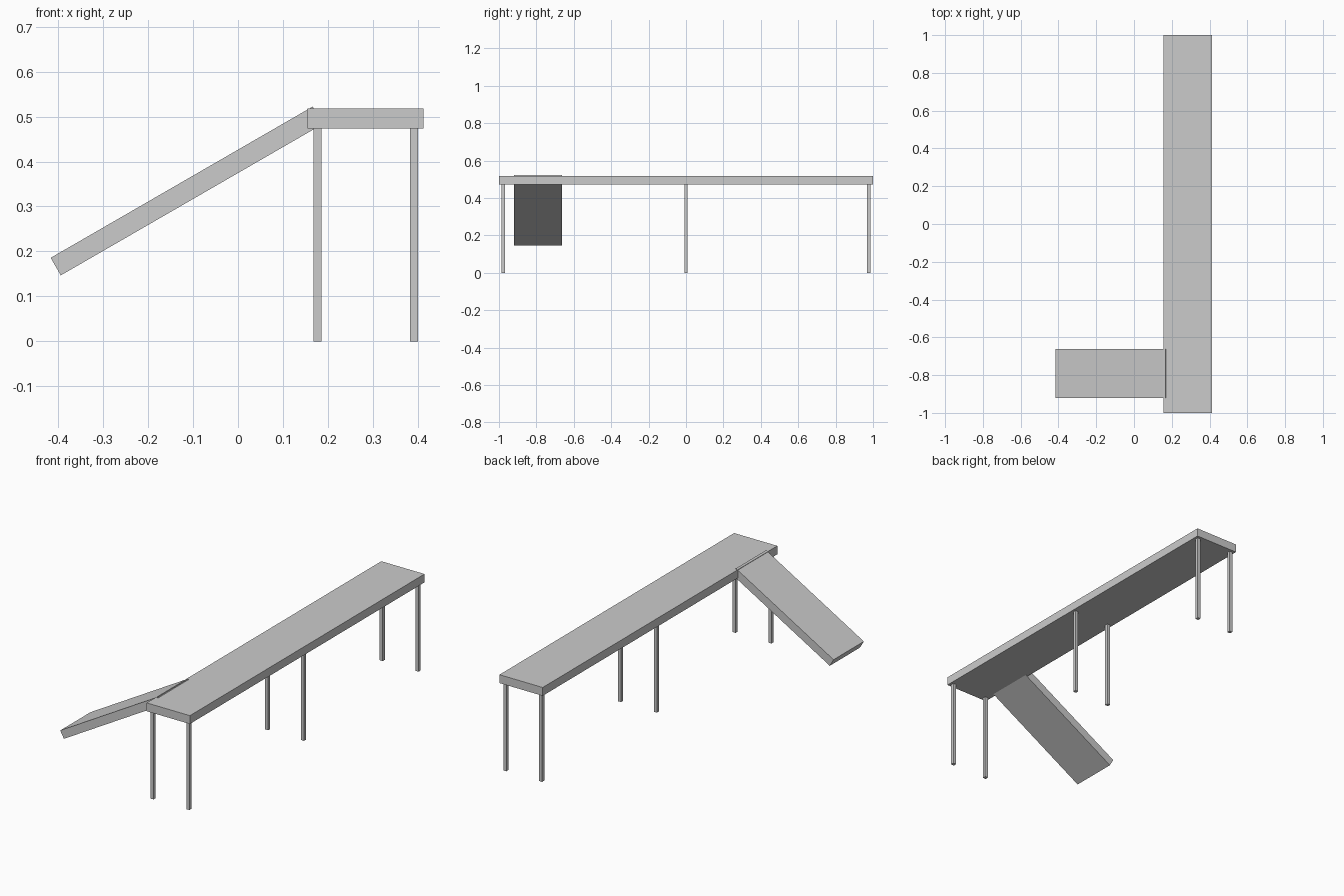
import bpy
import math

if "Cube" in bpy.data.objects:
    bpy.data.objects.remove(bpy.data.objects["Cube"])


def box(name, centre, size, tilt=0.0):
    bpy.ops.mesh.primitive_cube_add(size=1, location=centre)
    ob = bpy.context.object
    ob.name = name
    ob.scale = size
    bpy.ops.object.transform_apply(location=False, rotation=False, scale=True)
    ob.rotation_euler.y = math.radians(tilt)
    return ob


WIDTH, THICK = 0.258, 0.045
DECK_X, DECK_BOTTOM = 0.284, 0.473
LEG = 0.018

# Long walkway deck
box("deck", (DECK_X, 0, DECK_BOTTOM + THICK / 2), (WIDTH, 2, THICK))

# Three pairs of square legs under the deck
for row, y in zip(("front", "middle", "back"), (-0.977, 0, 0.977)):
    for side, s in (("left", -1), ("right", 1)):
        box(f"{row}_{side}_leg", (DECK_X + s * 0.107, y, DECK_BOTTOM / 2),
            (LEG, LEG, DECK_BOTTOM))

# Sloping ramp joining the deck near its front end
box("ramp", (-0.114, -0.7915, 0.3345), (0.673, WIDTH, THICK), tilt=-30)
